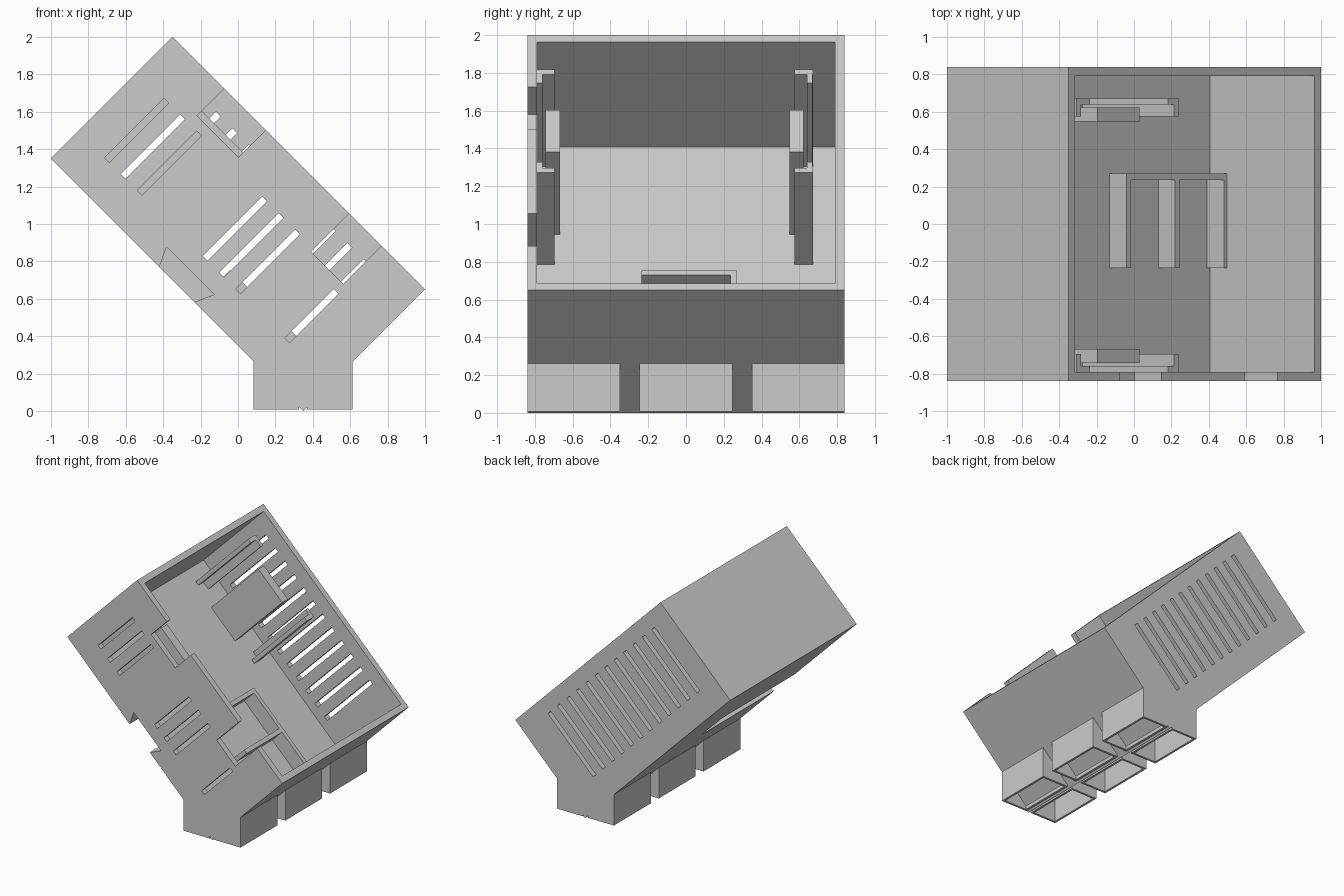
import bpy
import bmesh
import math
from mathutils import Matrix, Vector

if "Cube" in bpy.data.objects:
    bpy.data.objects.remove(bpy.data.objects["Cube"])

grey = bpy.data.materials.new("plain grey")
grey.use_nodes = True
grey.diffuse_color = (0.6, 0.6, 0.6, 1)
grey.node_tree.nodes["Principled BSDF"].inputs["Base Color"].default_value = (0.6, 0.6, 0.6, 1)

# The case is modelled flat (x = length, z = height of opening), then tipped 45 degrees
LENGTH, HEIGHT, HALF, WALL, FLOOR = 1.909, 0.919, 0.84, 0.05, 0.13
TILT = Matrix.Translation((-1, 0, 1.35)) @ Matrix.Rotation(math.radians(45), 4, "Y")
FLAT = Matrix.Identity(4)


def prism(bm, profile, y0, y1):
    """Extrude an x-z profile from y0 to y1."""
    verts = [bm.verts.new((x, y0, z)) for x, z in profile]
    face = bm.faces.new(verts)
    ext = bmesh.ops.extrude_face_region(bm, geom=[face])
    top = [g for g in ext["geom"] if isinstance(g, bmesh.types.BMVert)]
    bmesh.ops.translate(bm, verts=top, vec=Vector((0, y1 - y0, 0)))


def box(bm, x0, x1, y0, y1, z0, z1):
    prism(bm, [(x0, z0), (x1, z0), (x1, z1), (x0, z1)], y0, y1)


def make(name, bm, matrix):
    bm.transform(matrix)
    bmesh.ops.recalc_face_normals(bm, faces=bm.faces)
    mesh = bpy.data.meshes.new(name)
    bm.to_mesh(mesh)
    bm.free()
    mesh.materials.append(grey)
    obj = bpy.data.objects.new(name, mesh)
    bpy.context.collection.objects.link(obj)
    return obj


def cut(target, cutter):
    mod = target.modifiers.new("cut", "BOOLEAN")
    mod.operation, mod.solver, mod.object = "DIFFERENCE", "EXACT", cutter
    bpy.context.view_layer.objects.active = target
    bpy.ops.object.modifier_apply(modifier=mod.name)
    bpy.data.objects.remove(cutter)


# Open case
bm = bmesh.new()
box(bm, 0, LENGTH, -HALF, HALF, 0, HEIGHT)
case = make("case", bm, TILT)

bm = bmesh.new()
box(bm, WALL, LENGTH - WALL, -HALF + WALL, HALF - WALL, FLOOR, HEIGHT + 0.2)
cut(case, make("cavity_cutter", bm, TILT))

# Vent slots, rim notches and dovetail channel
bm = bmesh.new()
SLOT, PITCH, FIRST = 0.018, 0.124, 0.217
for i in range(12):
    u = FIRST + i * PITCH
    box(bm, u - SLOT, u + SLOT, HALF - 0.09, HALF + 0.05, 0.205, 0.8)
for i in (0, 1, 2, 6, 7, 8, 11):
    u = FIRST + i * PITCH
    top = 0.575 if i == 11 else 0.655
    box(bm, u - SLOT, u + SLOT, -HALF - 0.05, -HALF + 0.09, 0.205, top)
for u0, u1, depth in ((0.39, 0.705, 0.714), (1.335, 1.58, 0.63)):
    box(bm, u0, u1, -HALF - 0.05, -HALF + 0.07, depth, HEIGHT + 0.1)
prism(bm, [(0.84, -0.04), (0.82, 0), (0.771, 0.103), (1.131, 0.103),
           (1.085, 0), (1.065, -0.04)], -HALF - 0.05, 0.12)
cut(case, make("opening_cutter", bm, TILT))

# Corner posts and support block, mirrored about the middle of the mount
MID = -0.06
for side, s in (("front", -1), ("back", 1)):
    bm = bmesh.new()
    for rib, stub in (((0.16, 0.195), (0.195, 0.26)), ((0.895, 0.93), (0.85, 0.895))):
        lo, hi = min(rib + stub), max(rib + stub)
        # L-shaped plan: a full-width rib plus a narrow return
        box(bm, *rib, MID + s * 0.635, MID + s * 0.732, FLOOR - 0.01, 0.82)
        box(bm, lo, hi, MID + s * 0.7, MID + s * 0.731, FLOOR - 0.01, 0.82)
    make(side + "_corner_posts", bm, TILT)
    bm = bmesh.new()
    box(bm, 0.39, 0.705, MID + s * 0.607, MID + s * 0.683, FLOOR - 0.01, 0.75)
    make(side + "_support_block", bm, TILT)

# Low three-rib holder on the floor
bm = bmesh.new()
for i in range(3):
    u = 1.1 + i * 0.368
    box(bm, u, u + 0.035, -0.235, 0.25, FLOOR - 0.01, 0.257)
box(bm, 1.1, 1.87, 0.235, 0.27, FLOOR - 0.01, 0.257)
make("ribbed_holder", bm, TILT)

# Hollow feet either side of the bottom edge
EDGE, INNER, OUTER, T, BASE = 0.347, 0.022, 0.265, 0.018, 0.008
for row, s in (("left", 1), ("right", -1)):
    for place, y in (("front", -0.595), ("middle", 0), ("back", 0.595)):
        bm = bmesh.new()

        def slab(a, b, y0, y1):
            prism(bm, [(EDGE + s * a, BASE), (EDGE + s * b, BASE),
                       (EDGE + s * b, b + 0.01), (EDGE + s * a, a + 0.01)], y0, y1)

        slab(INNER, OUTER, y - 0.245, y - 0.245 + T)
        slab(INNER, OUTER, y + 0.245 - T, y + 0.245)
        slab(OUTER - T, OUTER, y - 0.245, y + 0.245)
        slab(INNER, INNER + T, y - 0.245, y + 0.245)
        make(row + "_" + place + "_foot", bm, FLAT)
